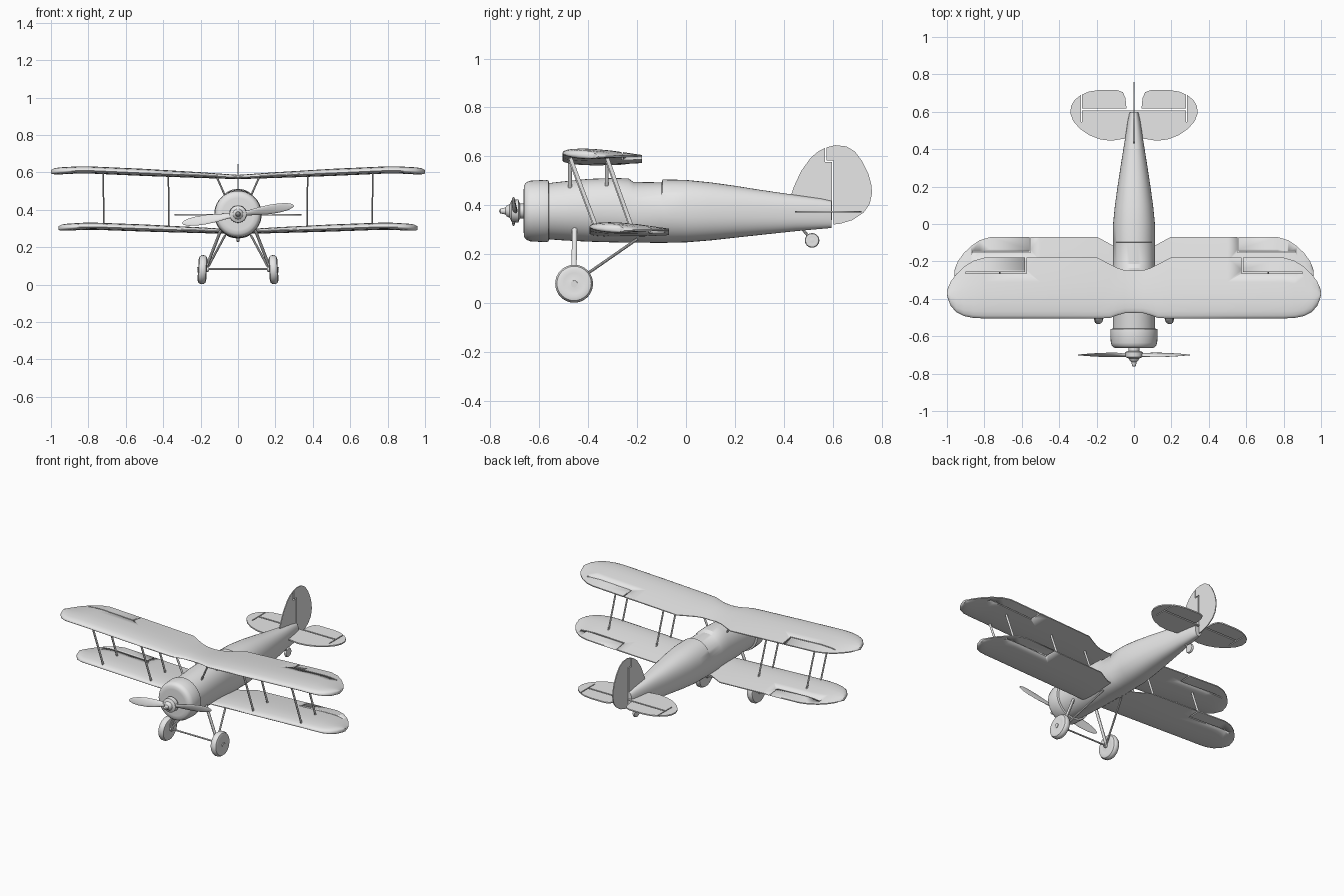
import bpy, bmesh, math
from mathutils import Vector, Matrix

if "Cube" in bpy.data.objects:
    bpy.data.objects.remove(bpy.data.objects["Cube"])

grey = bpy.data.materials.new("plain_grey")
grey.diffuse_color = (0.8, 0.8, 0.8, 1)
grey.use_nodes = True
grey.node_tree.nodes["Principled BSDF"].inputs["Base Color"].default_value = grey.diffuse_color


def finish(name, bm, smooth=35):
    bmesh.ops.recalc_face_normals(bm, faces=bm.faces)
    me = bpy.data.meshes.new(name)
    bm.to_mesh(me)
    bm.free()
    me.materials.append(grey)
    ob = bpy.data.objects.new(name, me)
    bpy.context.collection.objects.link(ob)
    bpy.ops.object.select_all(action='DESELECT')
    ob.select_set(True)
    bpy.context.view_layer.objects.active = ob
    bpy.ops.object.shade_smooth_by_angle(angle=math.radians(smooth))
    return ob


def loft(name, rings, smooth=35):
    """Skin a list of equal-length rings and cap both ends."""
    bm = bmesh.new()
    vs = [[bm.verts.new(p) for p in r] for r in rings]
    n = len(rings[0])
    for a, b in zip(vs, vs[1:]):
        for i in range(n):
            bm.faces.new((a[i], a[(i + 1) % n], b[(i + 1) % n], b[i]))
    bm.faces.new(vs[0])
    bm.faces.new(vs[-1])
    return finish(name, bm, smooth)


def lathe(name, profile, matrix, n=32):
    """Revolve (distance, radius) pairs about local z."""
    return loft(name, [[matrix @ Vector((r * math.cos(2 * math.pi * i / n),
                r * math.sin(2 * math.pi * i / n), d)) for i in range(n)] for d, r in profile])


def rod(name, a, b, rx, ry=None, n=10):
    """Oval strut between two points."""
    a, b = Vector(a), Vector(b)
    d = (b - a).normalized()
    side = d.cross(Vector((0, 1, 0)))
    side = side.normalized() if side.length > 0.01 else Vector((1, 0, 0))
    fore = side.cross(d)
    return loft(name, [[c + side * rx * math.cos(2 * math.pi * i / n)
                + fore * (ry or rx) * math.sin(2 * math.pi * i / n) for i in range(n)]
                for c in (a, b)])


def plate(name, pts, half, place):
    """Thin flat plate from a 2D outline."""
    return loft(name, [[place(u, v, w) for u, v in pts] for w in (-half, half)])


def lerp(table, x):
    for a, b in zip(table, table[1:]):
        if x <= b[0]:
            t = (x - a[0]) / (b[0] - a[0])
            return [p + (q - p) * t for p, q in zip(a, b)]
    return list(table[-1])


# wings: right half table of x, leading y, trailing y, mid z, thickness
TIP = [(0.8, -0.505, -0.18), (0.86, -0.502, -0.197), (0.91, -0.492, -0.23),
       (0.95, -0.472, -0.268), (0.98, -0.437, -0.308), (0.995, -0.40, -0.342), (1.0, -0.38, -0.36)]


def wing(name, root, scale, dy, z0, z1, slot_x, slot_y):
    table = root + [(x * scale, a + dy, b + dy) for x, a, b in TIP]
    rows = [(-x, a, b) for x, a, b in reversed(table) if x > 0] + table
    rings = []
    for x, a, b in rows:
        s = abs(x) / scale
        z = z0 + (z1 - z0) * min(1, s / 0.8) - 0.05 * max(0, s - 0.85)
        t = 0.037 * min(1, 0.6 + s) * min(1, 0.45 + (b - a) / 0.3)
        us = [0, .015, .05, .12, .25, .4, .6, .8, 1]
        hs = [.12, .4, .65, .85, 1, .98, .8, .5, .17]
        c = [(u, h * 0.62) for u, h in zip(us, hs)]
        c += [(u, -h * 0.38) for u, h in reversed(list(zip(us, hs)))]
        rings.append([(x, a + (b - a) * u, z + t * h - 0.03 * (b - a) * (u - .4)) for u, h in c])
    ob = loft(name, rings, 40)
    # narrow aileron gaps
    bm = bmesh.new()
    for s in (-1, 1):
        end = 0.90 * scale
        for cx, cy, sx, sy in (((slot_x + end) / 2, slot_y, end - slot_x, 0.007),
                               (slot_x, slot_y + 0.06, 0.007, 0.127)):
            m = Matrix.Translation((s * cx, cy, z1)) @ Matrix.Diagonal((sx, sy, 0.2, 1))
            bmesh.ops.create_cube(bm, size=1, matrix=m)
    cut = finish(name + "_gap_cutter", bm)
    cut.hide_render = True
    cut.hide_viewport = True
    mod = ob.modifiers.new("gaps", 'BOOLEAN')
    mod.operation = 'DIFFERENCE'
    mod.solver = 'EXACT'
    mod.use_self = True
    mod.object = cut
    bpy.context.view_layer.objects.active = ob
    bpy.ops.object.modifier_apply(modifier=mod.name)
    bpy.data.objects.remove(cut)


wing("upper_wing", [(0, -0.475, -0.25), (0.05, -0.477, -0.247), (0.09, -0.488, -0.235),
     (0.13, -0.503, -0.215), (0.195, -0.505, -0.18), (0.5, -0.505, -0.18)],
     1.0, 0, 0.572, 0.608, 0.578, -0.26)
wing("lower_wing", [(0, -0.395, -0.13), (0.1, -0.395, -0.122), (0.195, -0.395, -0.07),
     (0.5, -0.395, -0.07)], 0.96, 0.11, 0.279, 0.307, 0.556, -0.15)

# fuselage: y, half width, bottom z, top z, squareness
BODY = [(-0.57, 0.113, 0.262, 0.490, 2), (-0.5, 0.113, 0.257, 0.498, 2), (-0.4, 0.113, 0.252, 0.508, 2.05),
        (-0.3, 0.113, 0.249, 0.512, 2.1), (-0.235, 0.113, 0.248, 0.510, 2.1), (-0.215, 0.113, 0.248, 0.496, 2.2),
        (-0.1, 0.113, 0.247, 0.494, 2.2), (-0.095, 0.113, 0.247, 0.506, 2.2), (0.0, 0.112, 0.249, 0.504, 2.25),
        (0.1, 0.102, 0.257, 0.494, 2.3), (0.2, 0.088, 0.268, 0.480, 2.35), (0.3, 0.073, 0.279, 0.464, 2.4),
        (0.45, 0.049, 0.295, 0.442, 2.5), (0.55, 0.034, 0.304, 0.428, 2.5), (0.595, 0.024, 0.308, 0.418, 2.5)]
rings = []
for y, w, lo, hi, e in BODY:
    ring = []
    for i in range(40):
        c, s = math.cos(math.pi * i / 20), math.sin(math.pi * i / 20)
        ring.append((w * math.copysign(abs(c) ** (2 / e), c), y,
                     (lo + hi) / 2 + (hi - lo) / 2 * math.copysign(abs(s) ** (2 / e), s)))
    rings.append(ring)
loft("fuselage", rings, 30)


def facing(x, y, z):
    """Local z points along +y."""
    return Matrix.Translation((x, y, z)) @ Matrix.Rotation(-math.pi / 2, 4, 'X')


# cowling, hub and propeller
lathe("cowling", [(-0.663, 0.085), (-0.662, 0.105), (-0.652, 0.118), (-0.635, 0.124), (-0.575, 0.127),
                  (-0.562, 0.125), (-0.558, 0.110)], facing(0, 0, 0.377), 40)
lathe("propeller_hub", [(-0.763, 0.004), (-0.758, 0.010), (-0.738, 0.014), (-0.732, 0.022), (-0.720, 0.028),
                        (-0.712, 0.045), (-0.685, 0.047), (-0.678, 0.030), (-0.655, 0.030)],
      facing(0, 0, 0.377), 24)
for k in (0, 1):
    spin = facing(0, -0.70, 0.375) @ Matrix.Rotation(math.pi * k - math.radians(9), 4, 'Z')
    rings = []
    for x, c in ((0.02, .012), (0.06, .016), (0.11, .023), (0.17, .027), (0.23, .025), (0.27, .019),
                 (0.295, .010), (0.302, .003)):
        tw = math.radians(38 - 95 * x)
        rings.append([])
        for i in range(14):
            a = 2 * math.pi * i / 14
            p, q = c * math.cos(a), max(0.002, 0.010 - 0.027 * x) * math.sin(a)
            rings[-1].append(spin @ Vector((x, p * math.cos(tw) - q * math.sin(tw),
                                            p * math.sin(tw) + q * math.cos(tw))))
    loft(f"propeller_blade_{k + 1}", rings, 50)

# fin and rudder
up = lambda u, v, w: (w, u, v)
plate("fin", [(0.425, 0.43), (0.44, 0.475), (0.47, 0.54), (0.51, 0.595), (0.54, 0.62), (0.567, 0.634),
              (0.567, 0.577), (0.596, 0.577), (0.596, 0.34), (0.53, 0.35)], 0.003, up)
plate("rudder", [(0.573, 0.637), (0.61, 0.646), (0.655, 0.641), (0.69, 0.62), (0.72, 0.58), (0.745, 0.53),
                 (0.757, 0.485), (0.76, 0.45), (0.75, 0.405), (0.725, 0.37), (0.68, 0.34), (0.63, 0.325),
                 (0.602, 0.322), (0.602, 0.583), (0.573, 0.583)], 0.003, up)

# tail wheel
rod("tail_wheel_strut", (0, 0.47, 0.31), (0, 0.51, 0.262), 0.006)
TYRE = [(-0.30, 0.25), (-0.26, 0.55), (-0.30, 0.72), (-0.24, 0.9), (-0.10, 0.99), (0.10, 0.99),
        (0.24, 0.9), (0.30, 0.72), (0.26, 0.55), (0.30, 0.25)]


def wheel(name, x, y, z, r, tilt):
    m = Matrix.Translation((x, y, z)) @ Matrix.Rotation(math.pi / 2 + tilt, 4, 'Y')
    lathe(name, [(d * r, q * r) for d, q in TYRE], m)


wheel("tail_wheel", 0, 0.515, 0.257, 0.03, 0)

for s, side in ((-1, "left"), (1, "right")):
    # tailplane and elevator
    flat = lambda u, v, w: (s * u, v, 0.374 + w)
    plate(side + "_tailplane", [(0, 0.46), (0.06, 0.455), (0.12, 0.445), (0.18, 0.452), (0.24, 0.475),
          (0.29, 0.51), (0.325, 0.55), (0.34, 0.59), (0.337, 0.63), (0.318, 0.663), (0.283, 0.69),
          (0.283, 0.545), (0.277, 0.545), (0.277, 0.608), (0, 0.608)], 0.004, flat)
    plate(side + "_elevator", [(0.04, 0.617), (0.277, 0.617), (0.277, 0.693), (0.24, 0.708), (0.19, 0.716),
          (0.09, 0.716), (0.06, 0.705), (0.046, 0.675)], 0.004, flat)
    # wing struts
    for x in (0.37, 0.718):
        for y0, y1, tag in ((-0.365, -0.472, "front"), (-0.22, -0.322, "rear")):
            rise = 0.033 * x
            rod(f"{side}_{tag}_wing_strut", (s * x, y0, 0.285 + rise),
                (s * (x + 0.002), y1, 0.57 + rise), 0.004, 0.008)
    for y in (-0.474, -0.324):
        rod(side + "_centre_strut", (s * 0.065, y, 0.465), (s * 0.112, y, 0.572), 0.005, 0.008)
    # landing gear
    wheel(side + "_wheel", s * 0.19, -0.457, 0.08, 0.078, s * -0.06)
    rod(side + "_gear_leg", (s * 0.085, -0.455, 0.31), (s * 0.172, -0.458, 0.085), 0.008, 0.011)
    rod(side + "_gear_brace", (s * 0.07, -0.20, 0.262), (s * 0.165, -0.455, 0.085), 0.006)
    rod(side + "_hub_cap", (s * 0.155, -0.457, 0.083), (s * 0.218, -0.457, 0.079), 0.014, n=14)
rod("axle", (-0.19, -0.457, 0.083), (0.19, -0.457, 0.083), 0.005)
